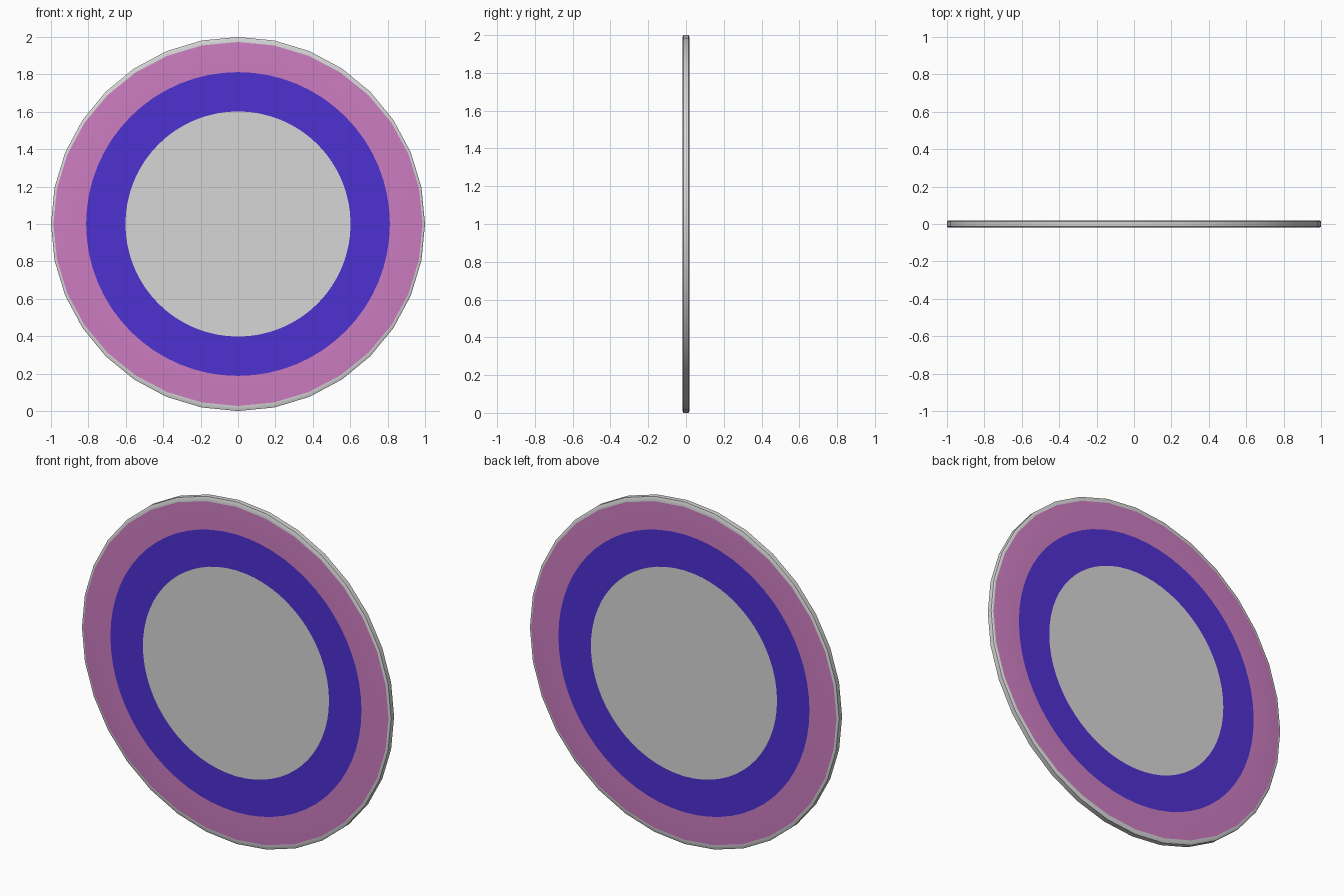
import bpy, bmesh, math

if "Cube" in bpy.data.objects:
    bpy.data.objects.remove(bpy.data.objects["Cube"])

SEGS = 64       # segments of the painted circles
SIDES = 32      # visible corners of the outer rim


def material(name, rgb):
    m = bpy.data.materials.new(name)
    lin = [((c / 255 + 0.055) / 1.055) ** 2.4 for c in rgb]
    m.diffuse_color = (*lin, 1)
    m.use_nodes = True
    m.node_tree.nodes["Principled BSDF"].inputs["Base Color"].default_value = m.diffuse_color
    return m


def ring(bm, rx, rz, y, faceted):
    """Closed loop of vertices; a faceted ring follows the SIDES-gon outline."""
    step = 2 * math.pi / SIDES
    verts = []
    for i in range(SEGS):
        a = 2 * math.pi * i / SEGS
        k = math.cos(step / 2) / math.cos(a % step - step / 2) if faceted else 1
        verts.append(bm.verts.new((rx * k * math.cos(a), y, 1 + rz * k * math.sin(a))))
    return verts


# Half profile from the centre outwards: x radius, z radius, depth, faceted, colour of next band
GREY, BLUE, PINK = 0, 1, 2
half = [(0.602, 0.602, 0.019, False, BLUE),
        (0.812, 0.812, 0.019, False, PINK),
        (0.987, 0.973, 0.019, True, GREY),
        (0.994, 0.990, 0.018, True, GREY),
        (1.0, 1.0, 0.014, True, GREY)]

bm = bmesh.new()
front = [ring(bm, rx, rz, -y, f) for rx, rz, y, f, c in half]
back = [ring(bm, rx, rz, y, f) for rx, rz, y, f, c in half]

# Painted bands, rim bevel and outer edge
loops = front + back[::-1]
n = len(half)
colours = [h[4] for h in half] + [h[4] for h in half[:-1]][::-1]
for a, b, c in zip(loops, loops[1:], colours):
    for i in range(SEGS):
        j = (i + 1) % SEGS
        bm.faces.new((a[i], a[j], b[j], b[i])).material_index = c

# Grey centres on both sides
for centre in (front[0], back[0]):
    bm.faces.new(centre).material_index = GREY
bmesh.ops.recalc_face_normals(bm, faces=bm.faces)

mesh = bpy.data.meshes.new("round_disc")
bm.to_mesh(mesh)
bm.free()
for m in (material("light grey", (214, 214, 214)),
          material("deep blue", (79, 49, 209)),
          material("orchid pink", (204, 125, 193))):
    mesh.materials.append(m)
disc = bpy.data.objects.new("round_disc", mesh)
bpy.context.collection.objects.link(disc)

# Smooth rim, crisp bevel edges
bpy.context.view_layer.objects.active = disc
disc.select_set(True)
bpy.ops.object.shade_smooth_by_angle(angle=math.radians(25))
